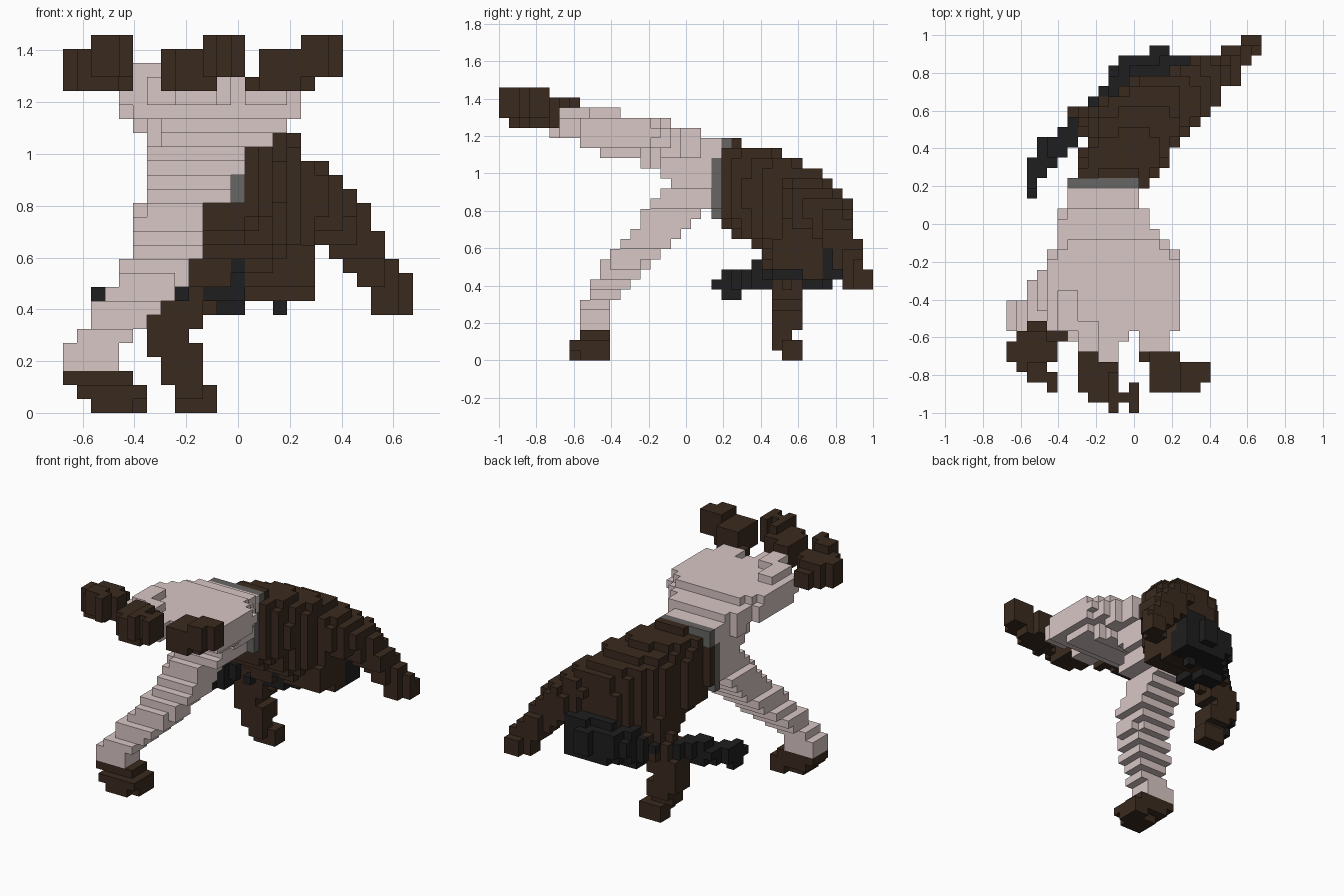
import bpy
import math

if "Cube" in bpy.data.objects:
    bpy.data.objects.remove(bpy.data.objects["Cube"], do_unlink=True)

V = 2 / 37                    # edge of one block
NX, NY, NZ = 25, 37, 27       # grid size in blocks
taken = {}                    # block -> part name
parts = {}                    # part name -> (blocks, material)


def material(name, rgb):
    m = bpy.data.materials.new(name)
    m.use_nodes = True
    m.diffuse_color = (*rgb, 1)
    m.node_tree.nodes["Principled BSDF"].inputs["Base Color"].default_value = (*rgb, 1)
    return m


CREAM = material("pale pinkish cream", (0.69, 0.57, 0.56))
BROWN = material("dark brown", (0.042, 0.0235, 0.0135))
BLACK = material("charcoal black", (0.013, 0.013, 0.014))
GREY = material("mid grey", (0.135, 0.132, 0.127))


def center(i, j, k):
    return (i + 0.5 - NX / 2) * V, (j + 0.5 - NY / 2) * V, (k + 0.5) * V


GRID = [(c, center(*c)) for c in
        ((i, j, k) for i in range(NX) for j in range(NY) for k in range(NZ))]


def add(name, mat, inside):
    """Claim every free block whose centre passes the test."""
    cells = parts.setdefault(name, (set(), mat))[0]
    for c, p in GRID:
        if c not in taken and inside(*p):
            taken[c] = name
            cells.add(c)


def boxes(name, mat, *items):
    for x0, x1, y0, y1, z0, z1 in items:
        add(name, mat, lambda x, y, z: x0 < x < x1 and y0 < y < y1 and z0 < z < z1)


def loft(name, mat, axis, stations, power=5):
    """Rounded-box sections (t, a0, a1, b0, b1) blended along y or z."""
    def inside(x, y, z):
        t, a, b = (y, x, z) if axis == "y" else (z, x, y)
        for s, e in zip(stations, stations[1:]):
            if s[0] <= t < e[0]:
                f = (t - s[0]) / (e[0] - s[0])
                a0, a1, b0, b1 = (p + (q - p) * f for p, q in zip(s[1:], e[1:]))
                u = abs(2 * a - a0 - a1) / (a1 - a0)
                w = abs(2 * b - b0 - b1) / (b1 - b0)
                return u ** power + w ** power <= 1
        return False
    add(name, mat, inside)


def tube(name, mat, path, power=3):
    """Tapered blocky limb through points (x, y, z, radius)."""
    def inside(*p):
        for s, e in zip(path, path[1:]):
            d = [e[n] - s[n] for n in range(3)]
            f = sum((p[n] - s[n]) * d[n] for n in range(3)) / sum(q * q for q in d)
            f = min(1, max(0, f))
            r = s[3] + (e[3] - s[3]) * f
            if sum(abs(p[n] - s[n] - d[n] * f) ** power for n in range(3)) <= r ** power:
                return True
        return False
    add(name, mat, inside)


# Tilted grey band between the two halves of the body
boxes("waist_band", GREY,
      (-0.35, -0.13, 0.135, 0.19, 0.76, 1.08), (-0.14, 0.03, 0.135, 0.19, 0.81, 1.08),
      (-0.35, 0.03, 0.19, 0.243, 1.08, 1.19))

# Three dark front tips
boxes("right_tip", BROWN,
      (-0.62, -0.46, -0.78, -0.57, 1.25, 1.41), (-0.67, -0.41, -0.73, -0.62, 1.25, 1.41),
      (-0.57, -0.46, -0.84, -0.73, 1.30, 1.46), (-0.46, -0.41, -0.89, -0.78, 1.30, 1.46),
      (-0.57, -0.46, -0.57, -0.51, 1.25, 1.36))
boxes("middle_tip", BROWN,
      (-0.30, -0.08, -0.89, -0.73, 1.25, 1.41), (-0.30, -0.20, -0.73, -0.67, 1.25, 1.41),
      (-0.24, -0.08, -0.95, -0.89, 1.25, 1.41), (-0.13, 0.03, -0.95, -0.89, 1.30, 1.46),
      (-0.13, -0.08, -1.00, -0.95, 1.30, 1.46), (-0.03, 0.03, -1.00, -0.84, 1.30, 1.46),
      (-0.13, -0.08, -0.89, -0.78, 1.35, 1.46))
boxes("left_tip", BROWN,
      (0.08, 0.24, -0.89, -0.68, 1.25, 1.41), (0.24, 0.35, -0.89, -0.73, 1.30, 1.46),
      (0.35, 0.41, -0.84, -0.73, 1.30, 1.46), (0.08, 0.30, -0.84, -0.73, 1.25, 1.30),
      (0.03, 0.08, -0.73, -0.67, 1.25, 1.30))

# Pale chest: a neck, a shallow keel and a plate fanning forward into three stubs
loft("front_body", CREAM, "y", [
    (-0.14, -0.34, 0.05, 1.00, 1.25), (0.00, -0.36, 0.04, 0.93, 1.25),
    (0.135, -0.36, 0.04, 0.90, 1.20)], 8)
loft("front_body", CREAM, "y", [
    (-0.46, -0.31, 0.20, 1.08, 1.20), (-0.24, -0.31, 0.17, 1.07, 1.20),
    (-0.23, -0.32, 0.14, 1.02, 1.20), (-0.13, -0.34, 0.09, 1.00, 1.20)])
loft("front_body", CREAM, "y", [
    (-0.57, -0.42, 0.25, 1.13, 1.31), (-0.40, -0.47, 0.25, 1.13, 1.31),
    (-0.20, -0.46, 0.25, 1.12, 1.30), (-0.12, -0.42, 0.18, 1.10, 1.28),
    (0.00, -0.39, 0.10, 1.07, 1.26), (0.08, -0.36, 0.04, 1.07, 1.25)])
boxes("front_body", CREAM,
      (-0.35, 0.03, 0.135, 0.19, 1.08, 1.19),
      (0.03, 0.19, -0.68, -0.56, 1.19, 1.30), (0.08, 0.24, -0.57, -0.51, 1.19, 1.30),
      (-0.24, 0.00, -0.62, -0.56, 1.19, 1.30), (-0.24, -0.08, -0.73, -0.61, 1.19, 1.30),
      (-0.35, -0.24, -0.62, -0.56, 1.19, 1.30), (-0.40, -0.30, -0.57, -0.35, 1.30, 1.36),
      (-0.46, -0.35, -0.57, -0.40, 1.19, 1.30), (-0.30, -0.19, -0.68, -0.51, 1.30, 1.36))

# Pale front leg stepping down and forward, and its dark foot
loft("front_leg", CREAM, "z", [
    (0.16, -0.68, -0.45, -0.58, -0.40), (0.27, -0.66, -0.43, -0.56, -0.40),
    (0.33, -0.60, -0.37, -0.52, -0.36), (0.43, -0.53, -0.27, -0.49, -0.27),
    (0.60, -0.43, -0.16, -0.39, -0.09), (0.75, -0.41, -0.12, -0.24, 0.06),
    (0.81, -0.41, -0.11, -0.20, 0.13), (0.82, -0.36, -0.02, -0.18, 0.14),
    (0.92, -0.36, -0.02, -0.10, 0.14), (0.93, -0.36, 0.04, -0.09, 0.14),
    (1.08, -0.36, 0.04, -0.09, 0.14)], 9)
boxes("front_foot", BROWN,
      (-0.67, -0.41, -0.57, -0.41, 0.11, 0.16), (-0.62, -0.35, -0.62, -0.41, 0.05, 0.11),
      (-0.57, -0.41, -0.62, -0.46, 0.00, 0.05), (-0.46, -0.35, -0.57, -0.41, 0.00, 0.05))

# Root of the black tail, tucked between the rear legs
boxes("tail", BLACK,
      (-0.13, 0.03, 0.46, 0.62, 0.43, 0.54), (-0.03, 0.03, 0.40, 0.57, 0.54, 0.60))

# Dark rear body, sloping back and swinging to the left
loft("rear_body", BROWN, "y", [
    (0.18, -0.35, 0.05, 0.74, 1.20), (0.30, -0.31, 0.15, 0.64, 1.16),
    (0.42, -0.27, 0.22, 0.55, 1.14), (0.55, -0.24, 0.30, 0.52, 1.08),
    (0.68, -0.13, 0.31, 0.54, 1.03), (0.77, 0.01, 0.36, 0.60, 0.95)], 3.5)
boxes("rear_body", BROWN,
      (0.03, 0.29, 0.46, 0.62, 0.48, 0.65), (0.03, 0.29, 0.62, 0.73, 0.43, 0.65))

# Rear right leg standing on the ground
tube("rear_right_leg", BROWN, [(-0.10, 0.52, 0.62, 0.13), (-0.19, 0.55, 0.48, 0.10)])
boxes("rear_right_leg", BROWN,
      (-0.35, -0.13, 0.46, 0.62, 0.32, 0.44), (-0.35, -0.19, 0.46, 0.62, 0.22, 0.33),
      (-0.30, -0.13, 0.46, 0.62, 0.16, 0.27), (-0.30, -0.13, 0.46, 0.57, 0.11, 0.16),
      (-0.24, -0.13, 0.46, 0.57, 0.05, 0.11), (-0.24, -0.08, 0.51, 0.62, 0.00, 0.11))

# Black tail: thick behind, thinning as it curls round to the right
tube("tail", BLACK, [
    (0.17, 0.77, 0.55, 0.145), (0.05, 0.76, 0.55, 0.14), (-0.05, 0.68, 0.52, 0.12),
    (-0.20, 0.58, 0.48, 0.07), (-0.32, 0.49, 0.475, 0.06), (-0.41, 0.41, 0.46, 0.065),
    (-0.48, 0.34, 0.43, 0.06), (-0.53, 0.27, 0.42, 0.05)])
boxes("tail", BLACK,
      (-0.24, -0.19, 0.41, 0.46, 0.43, 0.49), (-0.57, -0.51, 0.19, 0.36, 0.38, 0.49),
      (-0.57, -0.51, 0.19, 0.30, 0.33, 0.38), (-0.57, -0.51, 0.14, 0.20, 0.38, 0.43),
      (0.08, 0.19, 0.89, 0.95, 0.48, 0.65), (0.19, 0.29, 0.78, 0.89, 0.48, 0.70))

# Rear left leg reaching out to the side
tube("rear_left_leg", BROWN, [
    (0.27, 0.66, 0.83, 0.14), (0.37, 0.77, 0.76, 0.11), (0.48, 0.83, 0.64, 0.09),
    (0.55, 0.88, 0.53, 0.07)])
boxes("rear_left_leg", BROWN,
      (0.51, 0.62, 0.83, 0.95, 0.38, 0.54), (0.57, 0.67, 0.89, 0.95, 0.38, 0.54),
      (0.57, 0.67, 0.94, 1.00, 0.38, 0.49))

# Turn each part into a mesh made of its exposed block faces
CORNERS = {
    (1, 0, 0): ((1, 0, 0), (1, 1, 0), (1, 1, 1), (1, 0, 1)),
    (-1, 0, 0): ((0, 0, 0), (0, 0, 1), (0, 1, 1), (0, 1, 0)),
    (0, 1, 0): ((0, 1, 0), (0, 1, 1), (1, 1, 1), (1, 1, 0)),
    (0, -1, 0): ((0, 0, 0), (1, 0, 0), (1, 0, 1), (0, 0, 1)),
    (0, 0, 1): ((0, 0, 1), (1, 0, 1), (1, 1, 1), (0, 1, 1)),
    (0, 0, -1): ((0, 0, 0), (0, 1, 0), (1, 1, 0), (1, 0, 0)),
}
for name, (cells, mat) in parts.items():
    index, faces = {}, []
    for c in sorted(cells):
        for step, quad in CORNERS.items():
            if tuple(a + b for a, b in zip(c, step)) not in taken:
                faces.append([index.setdefault(tuple(a + b for a, b in zip(c, q)), len(index))
                              for q in quad])
    verts = [((i - NX / 2) * V, (j - NY / 2) * V, k * V) for i, j, k in index]
    mesh = bpy.data.meshes.new(name)
    mesh.from_pydata(verts, [], faces)
    mesh.materials.append(mat)
    bpy.context.collection.objects.link(bpy.data.objects.new(name, mesh))
